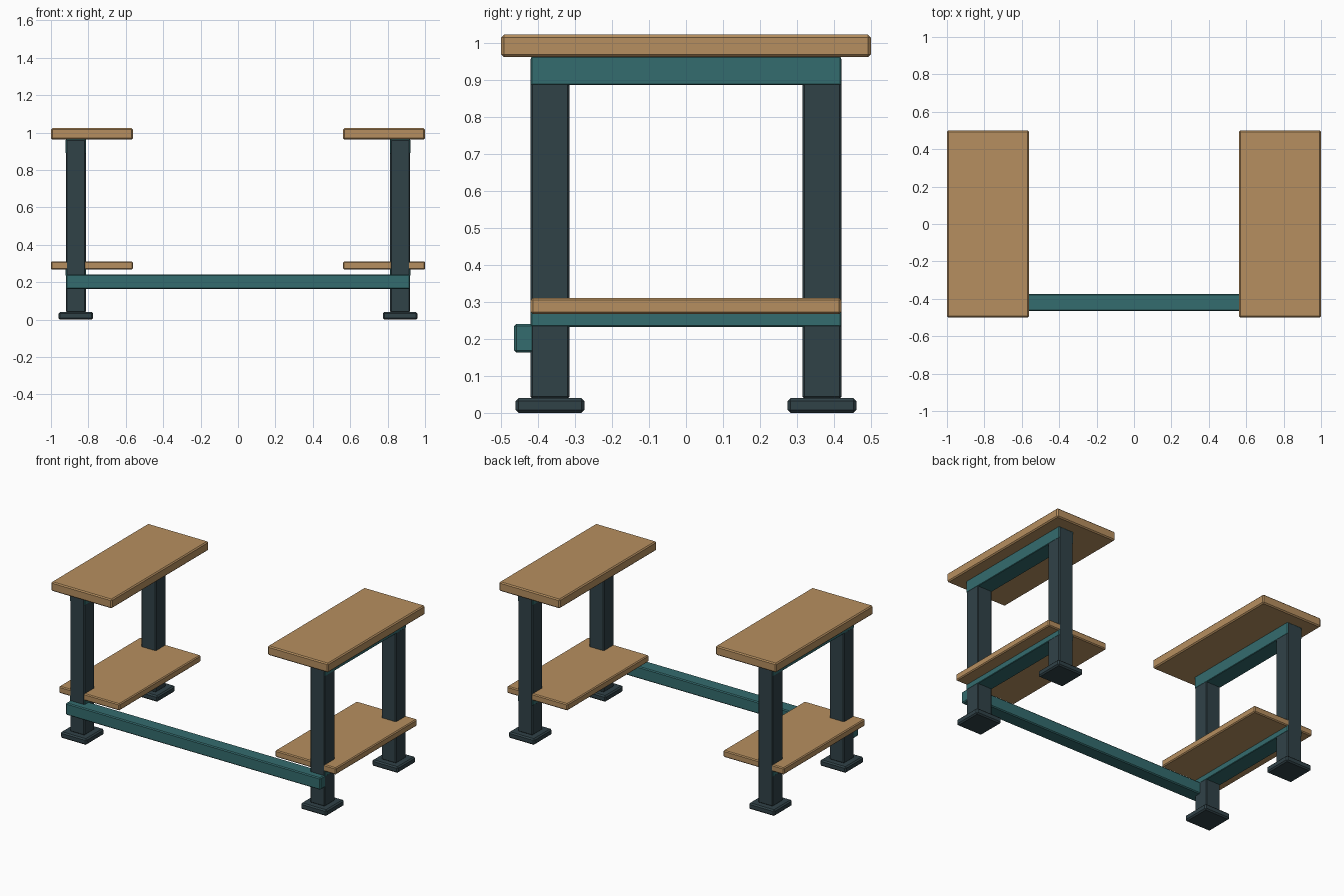
import bpy

if "Cube" in bpy.data.objects:
    bpy.data.objects.remove(bpy.data.objects["Cube"])


def material(name, rgb):
    m = bpy.data.materials.new(name)
    m.diffuse_color = (*rgb, 1)
    m.use_nodes = True
    m.node_tree.nodes["Principled BSDF"].inputs["Base Color"].default_value = m.diffuse_color
    return m


WOOD = material("warm wood", (0.47, 0.275, 0.115))
TEAL = material("teal paint", (0.034, 0.15, 0.157))
DARK = material("dark slate", (0.03, 0.054, 0.064))


def box(name, lo, hi, mat, bevel):
    """Chamfered box between two corners."""
    size = [b - a for a, b in zip(lo, hi)]
    centre = [(a + b) / 2 for a, b in zip(lo, hi)]
    bpy.ops.mesh.primitive_cube_add(size=1, location=centre)
    ob = bpy.context.object
    ob.name = name
    ob.scale = size
    bpy.ops.object.transform_apply(location=False, rotation=False, scale=True)
    ob.data.materials.append(mat)
    mod = ob.modifiers.new("edge chamfer", 'BEVEL')
    mod.width = bevel
    mod.segments = 1
    return ob


def side_box(name, side, x0, x1, y0, y1, z0, z1, mat, bevel):
    """Box on the left (-1) or right (1) stand, given by its right-hand x range."""
    xs = sorted((side * x0, side * x1))
    label = "right" if side > 0 else "left"
    return box(f"{label}_{name}", (xs[0], y0, z0), (xs[1], y1, z1), mat, bevel)


POST_X, POST_Y, HALF = 0.867, 0.368, 0.053

for side in (-1, 1):
    # Two posts with square feet
    for end, y in (("front", -POST_Y), ("back", POST_Y)):
        side_box(f"{end}_post", side, POST_X - HALF, POST_X + HALF,
                 y - HALF, y + HALF, 0.038, 0.963, DARK, 0.006)
        side_box(f"{end}_foot", side, POST_X - 0.093, POST_X + 0.093,
                 y - 0.093, y + 0.093, 0.0, 0.04, DARK, 0.008)

    # Rails under the top and the shelf
    w = HALF + 0.001
    for name, z0, z1 in (("top_rail", 0.887, 0.964), ("shelf_rail", 0.233, 0.275)):
        side_box(name, side, POST_X - w, POST_X + w, -0.419, 0.419, z0, z1, TEAL, 0.003)

    # Wooden top and lower shelf
    side_box("table_top", side, 0.562, 1.0, -0.5, 0.5, 0.963, 1.023, WOOD, 0.007)
    side_box("shelf", side, 0.562, 1.0, -0.42, 0.42, 0.267, 0.311, WOOD, 0.006)

# Long bar joining the front posts
box("cross_bar", (-0.919, -0.465, 0.163), (0.919, -0.374, 0.241), TEAL, 0.006)
